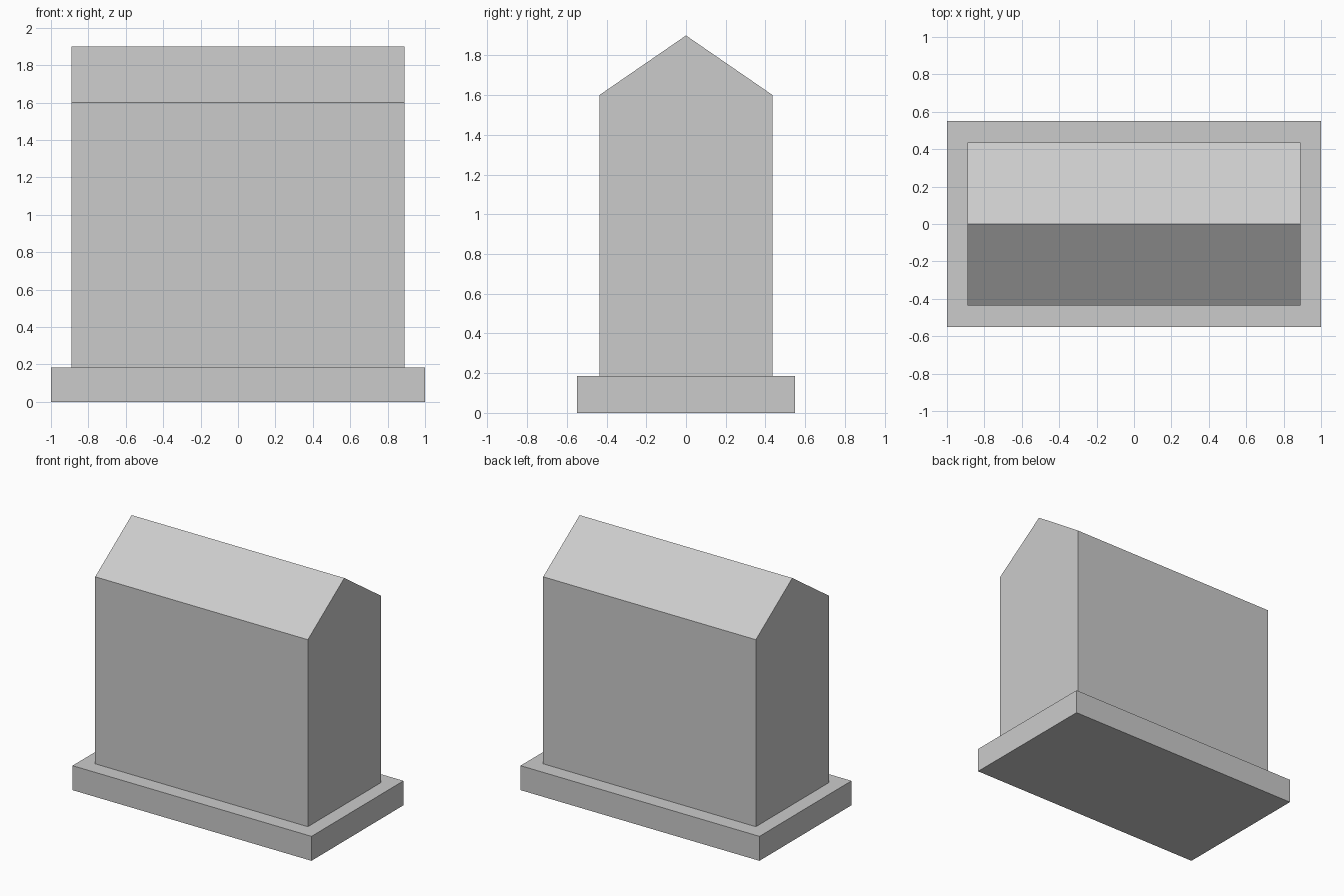
import bpy
import bmesh

cube = bpy.data.objects.get("Cube")
if cube:
    bpy.data.objects.remove(cube, do_unlink=True)

# Single grey material
grey = bpy.data.materials.new("light_grey")
grey.use_nodes = True
colour = (0.6, 0.6, 0.6, 1)
grey.diffuse_color = colour
grey.node_tree.nodes["Principled BSDF"].inputs["Base Color"].default_value = colour


def extruded_profile(name, profile, half_length):
    """Extrude a (y, z) end profile along x, centred on the origin."""
    bm = bmesh.new()
    end = bm.faces.new([bm.verts.new((-half_length, y, z)) for y, z in profile])
    extruded = bmesh.ops.extrude_face_region(bm, geom=[end], use_keep_orig=True)
    moved = [v for v in extruded["geom"] if isinstance(v, bmesh.types.BMVert)]
    bmesh.ops.translate(bm, verts=moved, vec=(2 * half_length, 0, 0))
    bmesh.ops.recalc_face_normals(bm, faces=bm.faces)
    mesh = bpy.data.meshes.new(name)
    bm.to_mesh(mesh)
    bm.free()
    mesh.materials.append(grey)
    obj = bpy.data.objects.new(name, mesh)
    bpy.context.collection.objects.link(obj)
    return obj


base_top, eaves, ridge = 0.185, 1.6, 1.9
base_depth, body_depth = 0.55, 0.436

# Plinth slab
extruded_profile("base", [(-base_depth, 0), (base_depth, 0),
                          (base_depth, base_top), (-base_depth, base_top)], 1.0)

# Upright block with a gabled top
extruded_profile("gabled_body", [(-body_depth, base_top), (body_depth, base_top),
                                 (body_depth, eaves), (0, ridge),
                                 (-body_depth, eaves)], 0.89)
